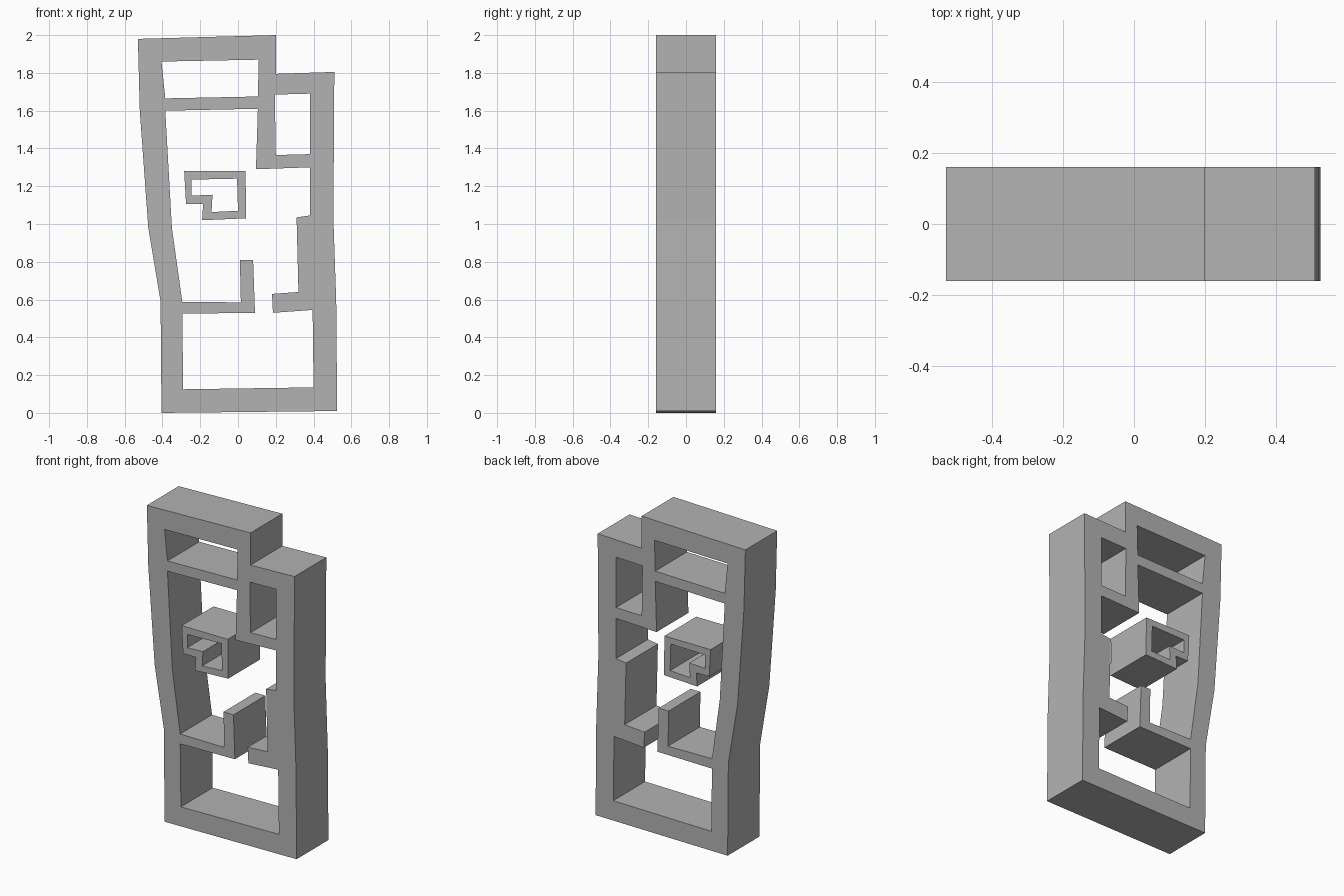
import bpy
import bmesh
from mathutils import Vector

cube = bpy.data.objects.get("Cube")
if cube:
    bpy.data.objects.remove(cube, do_unlink=True)

HALF_DEPTH = 0.16


def make_material(name, colour):
    material = bpy.data.materials.new(name)
    material.use_nodes = True
    material.diffuse_color = colour
    material.node_tree.nodes["Principled BSDF"].inputs["Base Color"].default_value = colour
    return material


def extrude_plan(name, loops, material):
    """Fill the outline minus its holes, then extrude it from front to back."""
    bm = bmesh.new()
    edges = []
    for loop in loops:
        verts = [bm.verts.new((x, -HALF_DEPTH, z)) for x, z in loop]
        for i, vert in enumerate(verts):
            edges.append(bm.edges.new((verts[i - 1], vert)))
    bmesh.ops.triangle_fill(bm, edges=edges, use_beauty=True, use_dissolve=False)
    result = bmesh.ops.extrude_face_region(bm, geom=bm.faces[:], use_keep_orig=True)
    moved = [g for g in result["geom"] if isinstance(g, bmesh.types.BMVert)]
    bmesh.ops.translate(bm, verts=moved, vec=Vector((0, 2 * HALF_DEPTH, 0)))
    bmesh.ops.recalc_face_normals(bm, faces=bm.faces[:])
    mesh = bpy.data.meshes.new(name)
    bm.to_mesh(mesh)
    bm.free()
    mesh.materials.append(material)
    obj = bpy.data.objects.new(name, mesh)
    bpy.context.collection.objects.link(obj)
    return obj


grey = make_material("plain grey", (0.45, 0.45, 0.45, 1))

# Outer walls, with the step at the upper right and the bowed left side
outer_outline = [
    (-.53, 1.98), (.2, 2), (.2, 1.795), (.51, 1.805), (.505, 1.03), (.52, .59),
    (.525, .01), (-.405, 0), (-.41, .59), (-.475, .98), (-.52, 1.6),
]
# Closed rooms at the top and the upper right
top_room = [(-.405, 1.86), (.11, 1.87), (.105, 1.675), (-.385, 1.665)]
side_room = [(.195, 1.685), (.38, 1.69), (.38, 1.37), (.2, 1.365)]
# Main room and lower room, joined through the doorway
main_rooms = [
    (-.385, 1.6), (.105, 1.61), (.095, 1.29), (.38, 1.3), (.38, 1.045),
    (.31, 1.035), (.32, .64), (.18, .63), (.185, .53), (.395, .545),
    (.4, .135), (-.29, .125), (-.295, .525), (.09, .53), (.08, .81),
    (.01, .81), (.015, .585), (-.295, .588), (-.35, .98),
]
extrude_plan("house_walls", [outer_outline, top_room, side_room, main_rooms], grey)

# Free-standing closet with a notched corner
closet_outline = [
    (-.285, 1.28), (.04, 1.28), (.043, 1.03), (-.19, 1.02), (-.185, 1.105), (-.275, 1.105),
]
closet_room = [
    (-.245, 1.235), (-.005, 1.24), (0, 1.07), (-.14, 1.063), (-.135, 1.155), (-.245, 1.15),
]
extrude_plan("closet_walls", [closet_outline, closet_room], grey)
